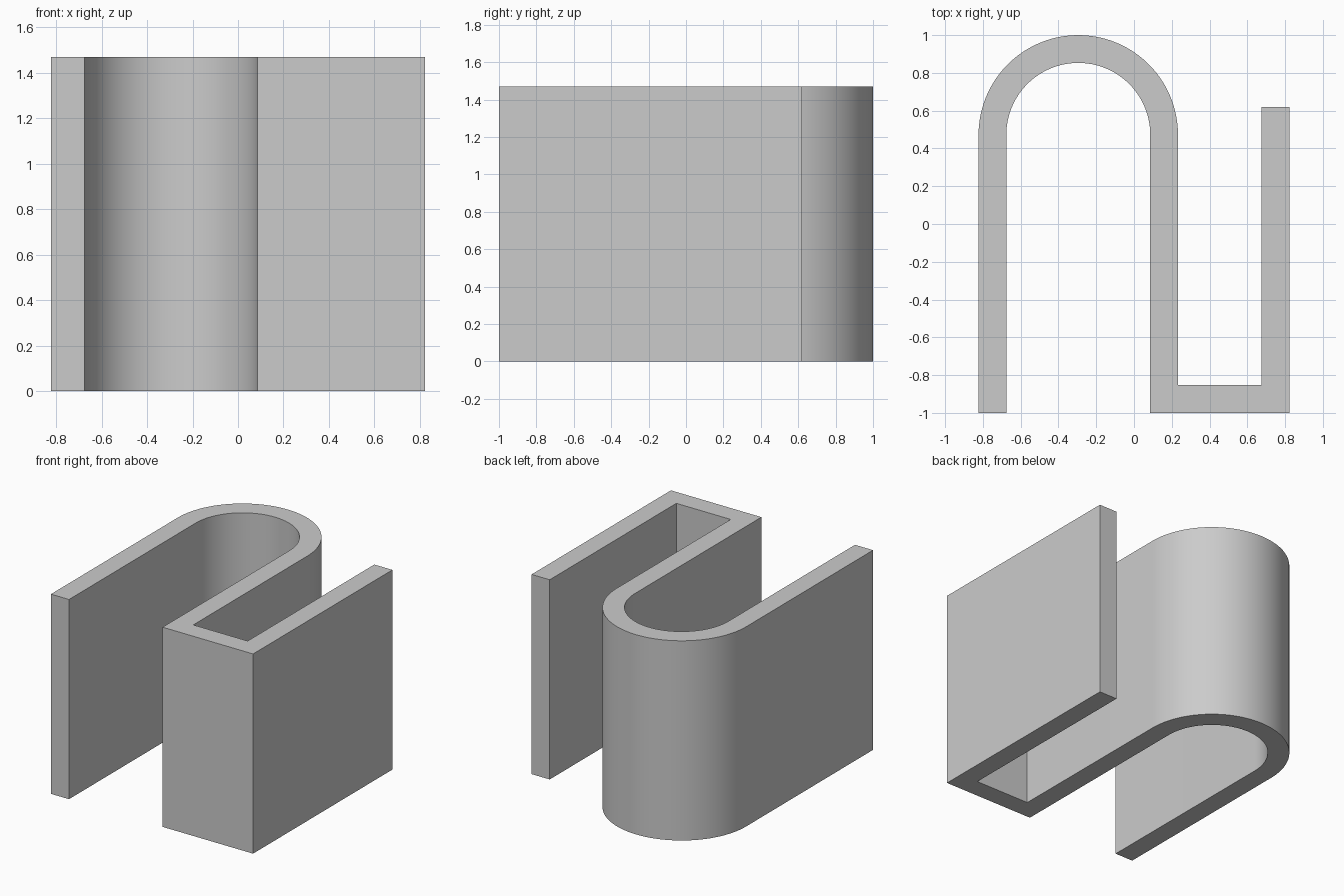
import bpy, bmesh
from math import pi, cos, sin, radians

cube = bpy.data.objects.get("Cube")
if cube:
    bpy.data.objects.remove(cube, do_unlink=True)

HEIGHT = 1.47
WALL = 0.147
BEND_X, BEND_Y = -0.295, 0.472
OUTER_R = 0.528
INNER_R = OUTER_R - WALL
RIGHT = 0.823
SEGMENTS = 48

grey = bpy.data.materials.new("plain grey")
grey.use_nodes = True
colour = (0.6, 0.6, 0.6, 1)
grey.diffuse_color = colour
grey.node_tree.nodes["Principled BSDF"].inputs["Base Color"].default_value = colour


def bend(radius, start, end):
    """Points along the round bend between two angles."""
    angles = [start + (end - start) * i / SEGMENTS for i in range(SEGMENTS + 1)]
    return [(BEND_X + radius * cos(a), BEND_Y + radius * sin(a)) for a in angles]


# Outline of the folded strip: round bend, then square channel, then back inside
outline = [(BEND_X - INNER_R, -1), (BEND_X - OUTER_R, -1)]
outline += bend(OUTER_R, pi, 0)
outline += [(BEND_X + OUTER_R, WALL - 1), (RIGHT - WALL, WALL - 1),
            (RIGHT - WALL, 0.62), (RIGHT, 0.62),
            (RIGHT, -1), (BEND_X + INNER_R, -1)]
outline += bend(INNER_R, 0, pi)

# Extrude the outline upwards
bm = bmesh.new()
base = bm.faces.new([bm.verts.new((x, y, 0)) for x, y in outline])
top = bmesh.ops.extrude_face_region(bm, geom=[base], use_keep_orig=True)
bmesh.ops.translate(bm, vec=(0, 0, HEIGHT),
                    verts=[v for v in top["geom"] if isinstance(v, bmesh.types.BMVert)])
bmesh.ops.recalc_face_normals(bm, faces=bm.faces)
mesh = bpy.data.meshes.new("folded_strip")
bm.to_mesh(mesh)
bm.free()
mesh.materials.append(grey)

strip = bpy.data.objects.new("folded_strip", mesh)
bpy.context.collection.objects.link(strip)
bpy.ops.object.select_all(action='DESELECT')
strip.select_set(True)
bpy.context.view_layer.objects.active = strip
bpy.ops.object.shade_smooth_by_angle(angle=radians(30))
